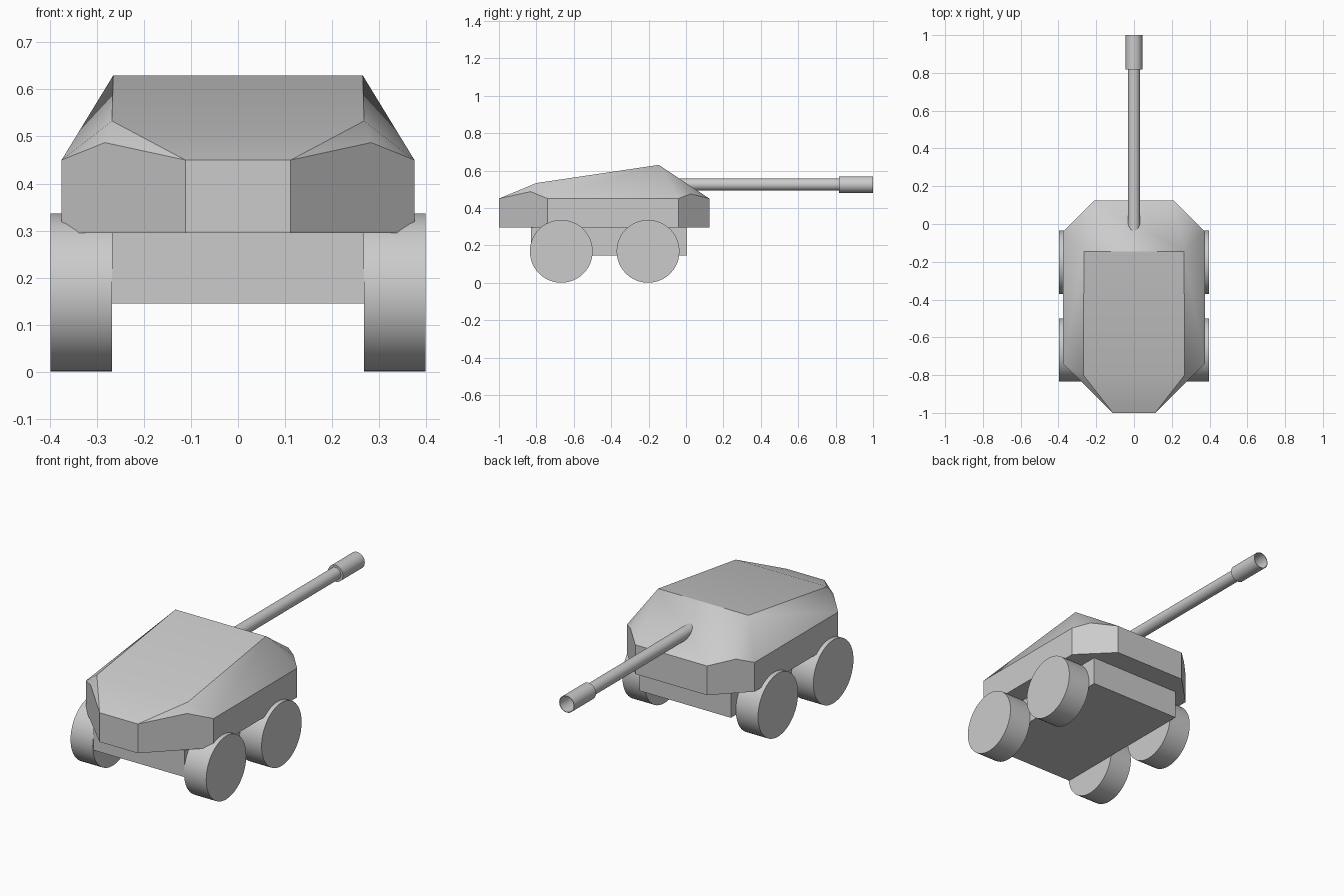
import bpy, bmesh, math
from mathutils import Matrix

if "Cube" in bpy.data.objects:
    bpy.data.objects.remove(bpy.data.objects["Cube"], do_unlink=True)

# Single plain grey
grey = bpy.data.materials.new("plain_grey")
grey.use_nodes = True
colour = (0.6, 0.6, 0.6, 1)
grey.diffuse_color = colour
grey.node_tree.nodes["Principled BSDF"].inputs["Base Color"].default_value = colour


def finish(name, bm):
    """Turn a bmesh into a smooth-by-angle object."""
    bmesh.ops.recalc_face_normals(bm, faces=bm.faces)
    mesh = bpy.data.meshes.new(name)
    bm.to_mesh(mesh)
    bm.free()
    mesh.materials.append(grey)
    obj = bpy.data.objects.new(name, mesh)
    bpy.context.collection.objects.link(obj)
    bpy.ops.object.select_all(action="DESELECT")
    obj.select_set(True)
    bpy.context.view_layer.objects.active = obj
    bpy.ops.object.shade_smooth_by_angle(angle=math.radians(30))
    return obj


# Upper hull: eight-sided band with a sloped roof, convex throughout
outline = [(0.112, -1.0), (0.375, -0.74), (0.375, -0.04), (0.21, 0.125)]
points = [(x, y, z) for x, y in outline for z in (0.295, 0.45)]
points += [(0.283, -0.831, 0.487), (0.31, 0.025, 0.475)]     # raised corners
points += [(0.268, -0.8, 0.533), (0.265, -0.145, 0.63)]      # roof corners
bm = bmesh.new()
for x, y, z in points:
    for side in (-1, 1):
        bm.verts.new((side * x, y, z))
bmesh.ops.convex_hull(bm, input=bm.verts)
bmesh.ops.dissolve_limit(bm, angle_limit=math.radians(1), verts=bm.verts, edges=bm.edges)
finish("upper_hull", bm)

# Lower hull box
bm = bmesh.new()
bmesh.ops.create_cube(bm, size=1, matrix=Matrix.Translation((0, -0.412, 0.221))
                      @ Matrix.Diagonal((0.536, 0.836, 0.152, 1)))
finish("lower_hull", bm)

# Four wheels
for side, side_name in ((-1, "right"), (1, "left")):
    for y, end_name in ((-0.667, "front"), (-0.203, "rear")):
        bm = bmesh.new()
        bmesh.ops.create_cone(bm, cap_ends=True, segments=48, radius1=0.168,
                              radius2=0.168, depth=0.13,
                              matrix=Matrix.Translation((side * 0.333, y, 0.168))
                              @ Matrix.Rotation(math.pi / 2, 4, "Y"))
        finish(f"{end_name}_{side_name}_wheel", bm)

# Gun barrel with a hollow muzzle, turned from a (radius, y) profile
profile = [(0, -0.15), (0.032, -0.15), (0.032, 0.817), (0.044, 0.817),
           (0.044, 1.0), (0.041, 1.0), (0.041, 0.83), (0, 0.83)]
bm = bmesh.new()
verts = [bm.verts.new((r, y, 0.525)) for r, y in profile]
edges = [bm.edges.new(pair) for pair in zip(verts, verts[1:])]
bmesh.ops.spin(bm, geom=verts + edges, cent=(0, 0, 0.525), axis=(0, 1, 0),
               angle=math.tau, steps=32)
bmesh.ops.remove_doubles(bm, verts=bm.verts, dist=0.0005)
finish("gun_barrel", bm)
